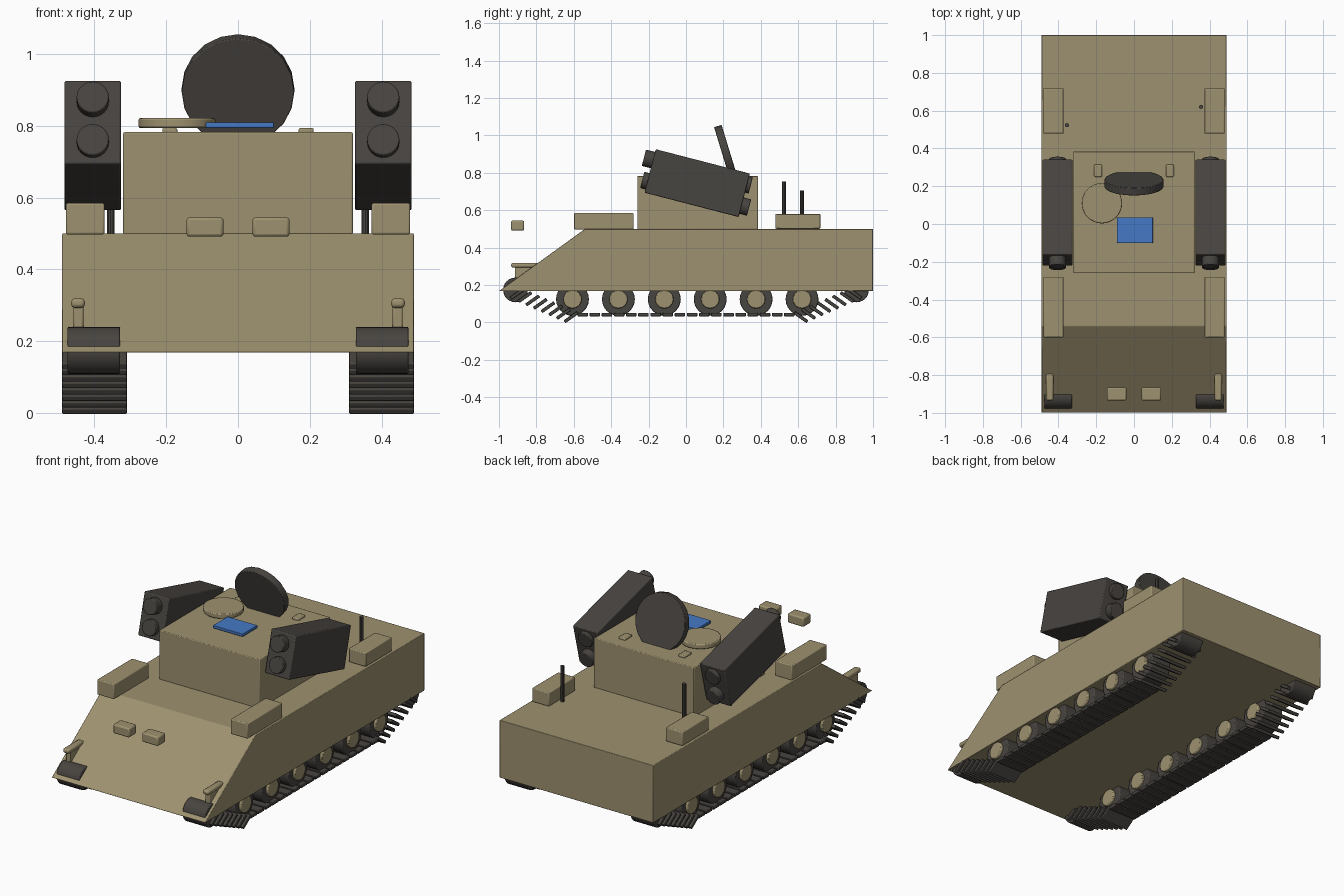
import bpy, bmesh
from math import radians, pi, sin, cos
from mathutils import Matrix

cube = bpy.data.objects.get("Cube")
if cube:
    bpy.data.objects.remove(cube, do_unlink=True)


def material(name, rgb):
    m = bpy.data.materials.new(name)
    m.use_nodes = True
    m.diffuse_color = (*rgb, 1)
    m.node_tree.nodes["Principled BSDF"].inputs["Base Color"].default_value = (*rgb, 1)
    return m


TAN = material("desert tan", (0.34, 0.285, 0.16))
DARK = material("dark grey", (0.064, 0.058, 0.051))
BLUE = material("sight blue", (0.06, 0.19, 0.56))
SIDES = (("left", 1), ("right", -1))


def finish(name, bm, mat, bevel=0):
    bmesh.ops.recalc_face_normals(bm, faces=bm.faces)
    mesh = bpy.data.meshes.new(name)
    bm.to_mesh(mesh)
    bm.free()
    mesh.materials.append(mat)
    ob = bpy.data.objects.new(name, mesh)
    bpy.context.collection.objects.link(ob)
    if bevel:
        mod = ob.modifiers.new("soft edges", "BEVEL")
        mod.width = bevel
        mod.segments = 2
    bpy.ops.object.select_all(action="DESELECT")
    ob.select_set(True)
    bpy.context.view_layer.objects.active = ob
    bpy.ops.object.shade_smooth_by_angle(angle=radians(35))
    return ob


def add_box(bm, centre, size, tilt=0):
    mat = Matrix.Translation(centre) @ Matrix.Rotation(tilt, 4, "X") @ Matrix.Diagonal((*size, 1))
    bmesh.ops.create_cube(bm, size=1, matrix=mat)


def box(name, centre, size, mat, tilt=0, bevel=0.005):
    bm = bmesh.new()
    add_box(bm, centre, size, tilt)
    return finish(name, bm, mat, bevel)


def cylinder(name, centre, radius, depth, mat, axis="Z", tilt=0, sides=24, bevel=0):
    turn = {"X": Matrix.Rotation(pi / 2, 4, "Y"), "Y": Matrix.Rotation(pi / 2, 4, "X"),
            "Z": Matrix.Identity(4)}[axis]
    bm = bmesh.new()
    bmesh.ops.create_cone(bm, cap_ends=True, segments=sides, radius1=radius, radius2=radius, depth=depth,
                          matrix=Matrix.Translation(centre) @ Matrix.Rotation(tilt, 4, "X") @ turn)
    return finish(name, bm, mat, bevel)


# Hull: side profile with a sloping nose, extruded across
bm = bmesh.new()
profile = [(-1, 0.168), (-0.54, 0.5), (1, 0.5), (1, 0.168)]
face = bm.faces.new([bm.verts.new((-0.49, y, z)) for y, z in profile])
ext = bmesh.ops.extrude_face_region(bm, geom=[face])
bmesh.ops.translate(bm, vec=(0.98, 0, 0), verts=[v for v in ext["geom"] if isinstance(v, bmesh.types.BMVert)])
finish("hull", bm, TAN, 0.003)

# Turret and roof fittings
box("turret", (0, 0.062, 0.64), (0.64, 0.645, 0.285), TAN, bevel=0.004)
cylinder("hatch", (-0.17, 0.11, 0.808), 0.107, 0.028, TAN, sides=32, bevel=0.005)
box("sight_panel", (0.005, -0.033, 0.802), (0.19, 0.135, 0.016), BLUE, bevel=0.002)
cylinder("radar_dish", (0, 0.216, 0.9), 0.157, 0.042, DARK, axis="Y", tilt=radians(17), sides=20, bevel=0.003)

pod_tilt = radians(-14.5)
for side, s in SIDES:
    box(side + "_roof_block", (s * 0.19, 0.282, 0.785), (0.042, 0.065, 0.018), TAN)

    # Launcher pod with two tubes running right through it
    box(side + "_launcher_pod", (s * 0.405, 0.06, 0.745), (0.158, 0.52, 0.24), DARK, pod_tilt)
    for row, up, along in (("upper", 0.06, -0.015), ("lower", -0.057, 0.006)):
        centre = (s * 0.405,
                  0.06 + along * cos(pod_tilt) - up * sin(pod_tilt),
                  0.745 + along * sin(pod_tilt) + up * cos(pod_tilt))
        cylinder(f"{side}_{row}_tube", centre, 0.045, 0.59, DARK, "Y", pod_tilt, bevel=0.004)

    # Deck stowage boxes, floating nose lamps and fender lamps
    box(side + "_front_stowage", (s * 0.426, -0.44, 0.541), (0.108, 0.32, 0.087), TAN)
    box(side + "_rear_stowage", (s * 0.426, 0.598, 0.541), (0.108, 0.24, 0.08), TAN)
    box(side + "_nose_lamp", (s * 0.092, -0.9, 0.518), (0.103, 0.07, 0.054), TAN, bevel=0.008)
    box(side + "_lamp_stem", (s * 0.445, -0.872, 0.265), (0.028, 0.085, 0.07), TAN)
    box(side + "_fender_lamp", (s * 0.446, -0.862, 0.306), (0.038, 0.145, 0.026), TAN, bevel=0.009)

    # Antennas differ in height
    y, top = (0.62, 0.705) if s > 0 else (0.523, 0.755)
    cylinder(side + "_antenna", (s * 0.355, y, (top + 0.48) / 2), 0.011, top - 0.48, DARK, sides=10)

    # Drive and idler rollers
    for end, e in (("front", -1), ("rear", 1)):
        cylinder(f"{side}_{end}_roller", (s * 0.402, e * 0.912, 0.174), 0.066, 0.146, DARK, "X", bevel=0.004)

    # Road wheels with hubs showing on both faces
    for i in range(6):
        y = -0.607 + i * 0.2455
        cylinder(f"{side}_road_wheel_{i + 1}", (s * 0.4, y, 0.124), 0.088, 0.13, DARK, "X", bevel=0.006)
        cylinder(f"{side}_wheel_hub_{i + 1}", (s * 0.4, y, 0.124), 0.049, 0.16, TAN, "X", bevel=0.005)

    # Track: a flat ground run plus splayed pads rising at each end
    bm = bmesh.new()
    for i in range(18):
        add_box(bm, (s * 0.4, (i - 8.5) * 0.065, 0.042), (0.18, 0.056, 0.018))
    for e in (-1, 1):
        for i in range(8):
            add_box(bm, (s * 0.4, e * (0.615 + i * 0.041), 0.028 + i * 0.018),
                    (0.18, 0.085, 0.018), -e * radians(35))
    finish(side + "_track", bm, DARK, 0.003)
